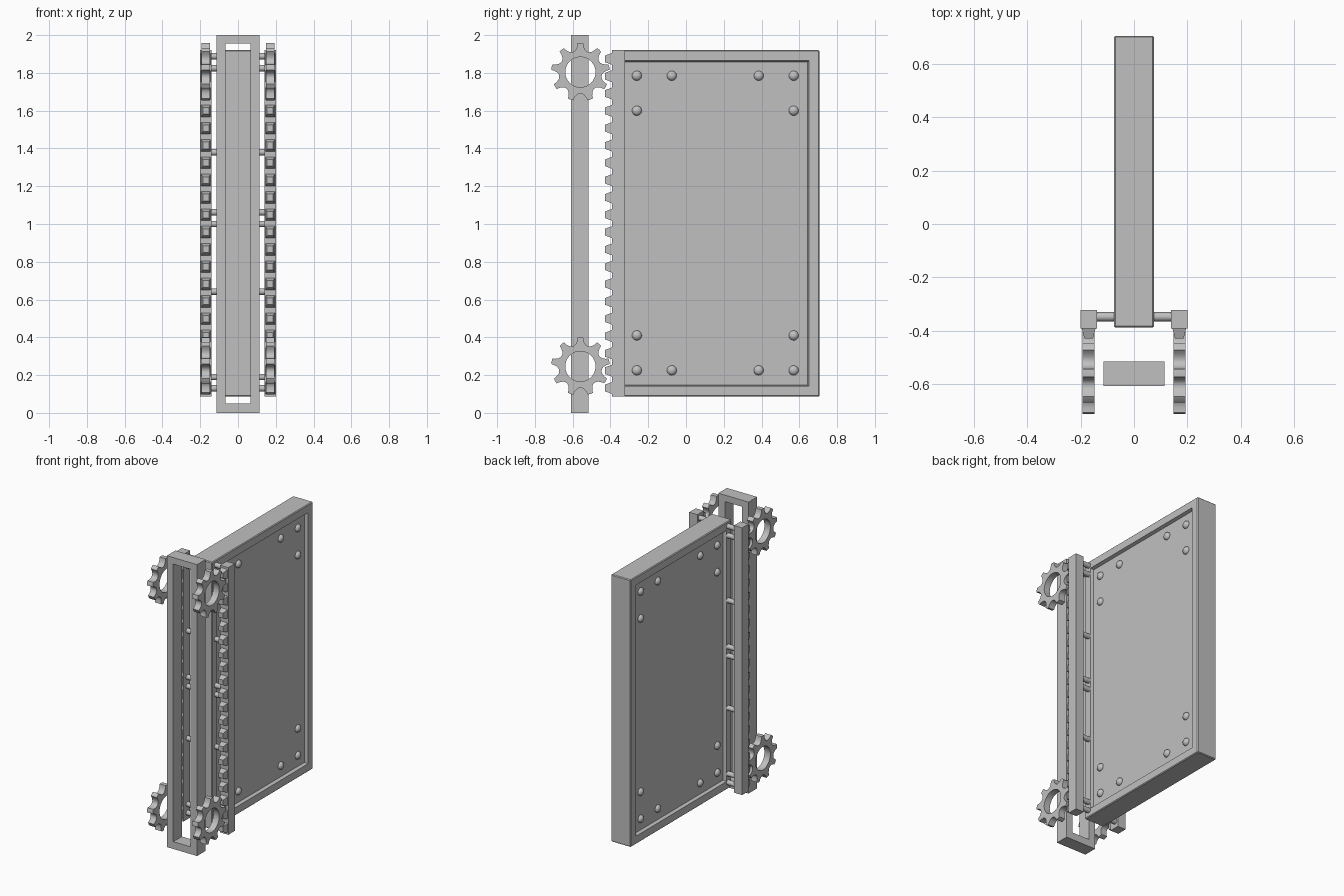
import bpy, bmesh
from math import cos, sin, radians, pi
from mathutils import Matrix, Vector

cube = bpy.data.objects.get("Cube")
if cube:
    bpy.data.objects.remove(cube, do_unlink=True)

steel = bpy.data.materials.new("steel_grey")
steel.use_nodes = True
steel.diffuse_color = (0.53, 0.53, 0.53, 1)
steel.node_tree.nodes["Principled BSDF"].inputs["Base Color"].default_value = steel.diffuse_color


def finish(name, bm, smooth=False):
    bmesh.ops.recalc_face_normals(bm, faces=bm.faces[:])
    mesh = bpy.data.meshes.new(name)
    bm.to_mesh(mesh)
    bm.free()
    mesh.materials.append(steel)
    obj = bpy.data.objects.new(name, mesh)
    bpy.context.collection.objects.link(obj)
    if smooth:
        bpy.ops.object.select_all(action='DESELECT')
        obj.select_set(True)
        bpy.context.view_layer.objects.active = obj
        bpy.ops.object.shade_smooth_by_angle(angle=radians(35))
    return obj


def add_box(bm, lo, hi):
    lo, hi = Vector(lo), Vector(hi)
    mat = Matrix.Translation((lo + hi) / 2) @ Matrix.Diagonal((*(hi - lo), 1))
    return bmesh.ops.create_cube(bm, size=1, matrix=mat)["verts"]


def add_ring(bm, outer, inner, axis_map, a, b):
    """Extruded ring between two matching outlines, from depth a to b."""
    loops = [[bm.verts.new(axis_map(p, d)) for p in line]
             for line, d in ((outer, a), (outer, b), (inner, b), (inner, a))]
    n = len(outer)
    for k in range(4):
        p, q = loops[k], loops[(k + 1) % 4]
        for i in range(n):
            j = (i + 1) % n
            bm.faces.new((p[i], p[j], q[j], q[i]))


# Door slab with a recessed panel on each side
bm = bmesh.new()
add_box(bm, (-0.075, -0.388, 0.086), (0.075, 0.706, 1.92))
bmesh.ops.bevel(bm, geom=bm.edges[:], offset=0.005, segments=1, affect='EDGES')
sides = [f for f in bm.faces if abs(f.normal.x) > 0.99]
bmesh.ops.inset_individual(bm, faces=sides, thickness=0.071)
bmesh.ops.inset_individual(bm, faces=sides, thickness=0.009, depth=-0.022)
finish("door", bm)

# Rivets at the panel corners
bm = bmesh.new()
spots = [(y, z) for y in (-0.26, -0.075, 0.385, 0.57) for z in (0.225, 1.785)]
spots += [(y, z) for y in (-0.26, 0.57) for z in (0.41, 1.60)]
for s in (-1, 1):
    for y, z in spots:
        mat = Matrix.Translation((s * 0.053, y, z)) @ Matrix.Diagonal((0.8, 1, 1, 1)) \
            @ Matrix.Rotation(pi / 2, 4, 'Y')
        bmesh.ops.create_uvsphere(bm, u_segments=20, v_segments=12, radius=0.026, matrix=mat)
finish("panel_rivets", bm, True)


# Upright rectangular guide frame
def rect(w, lo, hi):
    return [(-w, lo), (w, lo), (w, hi), (-w, hi)]


bm = bmesh.new()
add_ring(bm, rect(0.115, 0, 2), rect(0.066, 0.05, 1.955),
         lambda p, d: (p[0], d, p[1]), -0.608, -0.515)
finish("guide_frame", bm)

# Gear outlines: nine flared teeth around a round bore
tooth = ((-20, 0.114), (-15, 0.116), (-10.5, 0.124), (-7, 0.138), (-5.5, 0.154),
         (0, 0.155), (5.5, 0.154), (7, 0.138), (10.5, 0.124), (15, 0.116))
polar = [(radians(90 + 40 * k + a), r) for k in range(9) for a, r in tooth]
gear_outer = [(r * cos(t), r * sin(t)) for t, r in polar]
gear_bore = [(0.08 * cos(t), 0.08 * sin(t)) for t, r in polar]

MID, PITCH = 1.003, 0.0917
for side, s in (("left", 1), ("right", -1)):
    for level, z in (("lower", 0.246), ("upper", 1.804)):
        bm = bmesh.new()
        add_ring(bm, gear_outer, gear_bore,
                 lambda p, d: (d, p[0] - 0.559, p[1] + z), s * 0.148, s * 0.193)
        finish(f"{level}_{side}_gear", bm, True)

    # Rack bar with tapered teeth
    bm = bmesh.new()
    add_box(bm, (s * 0.17 - 0.031, -0.392, 0.086), (s * 0.17 + 0.031, -0.322, 1.92))
    for i in range(20):
        c = MID + (i - 9.5) * PITCH
        verts = add_box(bm, (s * 0.17 - 0.026, -0.429, c - 0.032),
                        (s * 0.17 + 0.026, -0.39, c + 0.032))
        for v in verts:
            if v.co.y < -0.41:
                v.co.x = s * 0.17 + (v.co.x - s * 0.17) * 0.62
                v.co.z = c + (v.co.z - c) * 0.55
    finish(f"{side}_rack", bm)

    # Short pins joining the rack to the door
    bm = bmesh.new()
    for z in (0.13, 0.19, 0.642, 1.0, 1.062, 1.38, 1.825, 1.888):
        mat = Matrix.Translation((s * 0.107, -0.348, z)) @ Matrix.Rotation(pi / 2, 4, 'Y')
        bmesh.ops.create_cone(bm, cap_ends=True, segments=20, radius1=0.017,
                              radius2=0.017, depth=0.075, matrix=mat)
    finish(f"{side}_rack_pins", bm, True)
